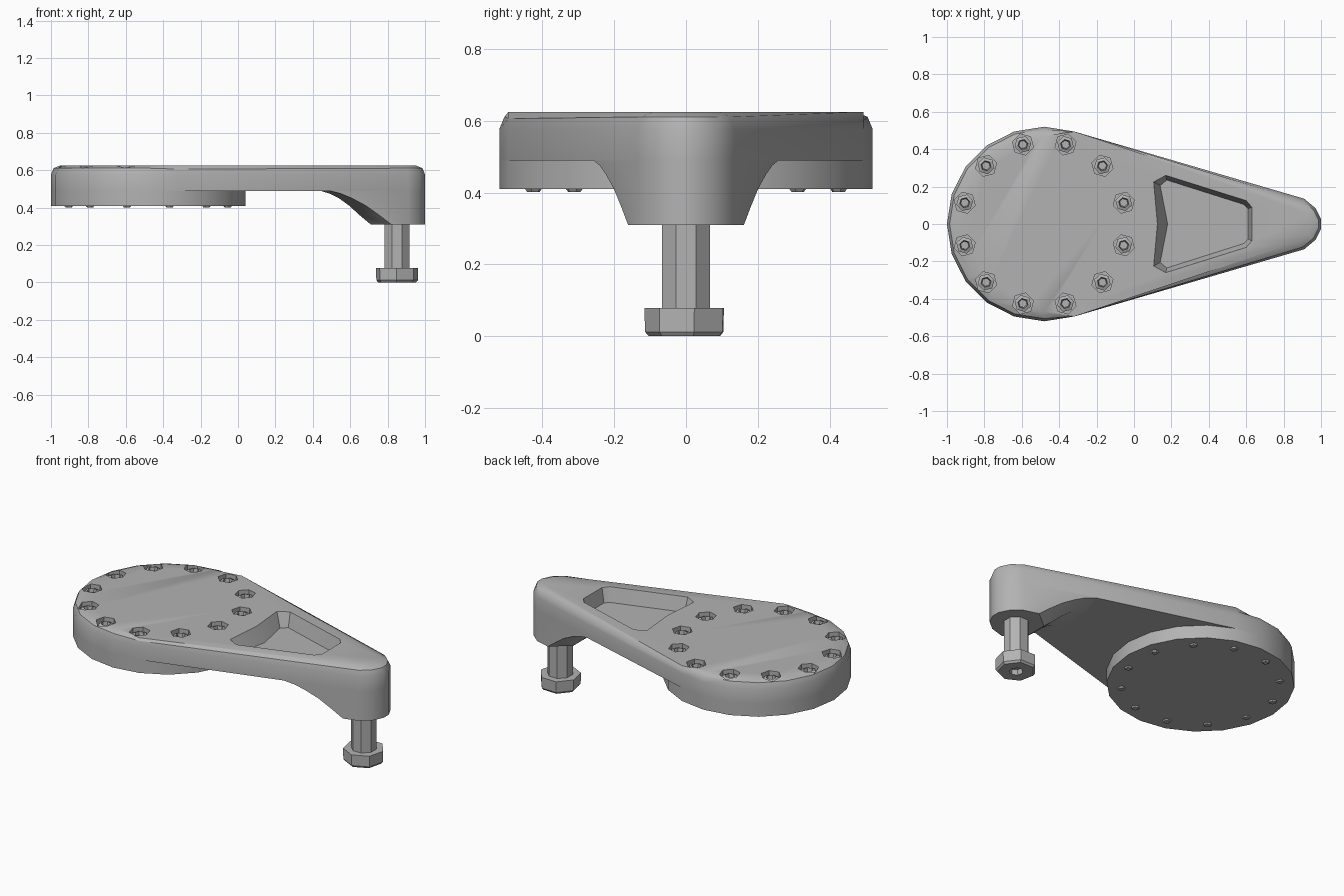
import bpy, bmesh, math
from mathutils import Vector

cube = bpy.data.objects.get("Cube")
if cube:
    bpy.data.objects.remove(cube, do_unlink=True)

grey = bpy.data.materials.new("metal grey")
grey.use_nodes = True
grey.diffuse_color = (0.45, 0.45, 0.45, 1)
grey.node_tree.nodes["Principled BSDF"].inputs["Base Color"].default_value = (0.45, 0.45, 0.45, 1)

HUB_X, HUB_R, SIDES = -0.48, 0.52, 20
TOP, UNDER, HUB_BOTTOM, FOOT = 0.625, 0.49, 0.41, 0.31
PIN_X = 0.85
TIP = [(0.91, 0.135), (0.97, 0.085), (1.0, 0.025)]


def circle(x, y, z, r, n, turn=0.0):
    return [Vector((x + r * math.cos(turn + math.tau * i / n),
                    y + r * math.sin(turn + math.tau * i / n), z)) for i in range(n)]


def at_height(points, z):
    return [Vector((x, y, z)) for x, y in points]


def loft(bm, rings):
    """Skin a stack of equal-length rings and cap both ends."""
    loops = [[bm.verts.new(p) for p in ring] for ring in rings]
    n = len(loops[0])
    for a, b in zip(loops, loops[1:]):
        for i in range(n):
            j = (i + 1) % n
            bm.faces.new((a[i], a[j], b[j], b[i]))
    bm.faces.new(loops[0][::-1])
    bm.faces.new(loops[-1])


def finish(name, bm):
    bmesh.ops.recalc_face_normals(bm, faces=bm.faces)
    mesh = bpy.data.meshes.new(name)
    bm.to_mesh(mesh)
    bm.free()
    mesh.materials.append(grey)
    obj = bpy.data.objects.new(name, mesh)
    bpy.context.collection.objects.link(obj)
    return obj


def activate(obj):
    bpy.ops.object.select_all(action='DESELECT')
    obj.select_set(True)
    bpy.context.view_layer.objects.active = obj


def smooth(obj, degrees=32):
    activate(obj)
    bpy.ops.object.shade_smooth_by_angle(angle=math.radians(degrees))


def cut(obj, cutter):
    activate(obj)
    mod = obj.modifiers.new("cut", 'BOOLEAN')
    mod.operation, mod.solver, mod.object = 'DIFFERENCE', 'EXACT', cutter
    bpy.ops.object.modifier_apply(modifier=mod.name)
    bpy.data.objects.remove(cutter, do_unlink=True)


# Teardrop arm plate: hub arc joined to the narrow tip, softened top rim
tangent = math.radians(72)
arc_steps = 12
outline = []
for i in range(arc_steps + 1):
    a = tangent + (math.tau - 2 * tangent) * i / arc_steps
    outline.append((HUB_X + HUB_R * math.cos(a), HUB_R * math.sin(a)))
outline += [(x, -y) for x, y in TIP] + TIP[::-1]
bm = bmesh.new()
loft(bm, [at_height(outline, UNDER), at_height(outline, TOP)])
rim = [e for e in bm.edges if all(v.co.z > TOP - 0.001 for v in e.verts)]
bmesh.ops.bevel(bm, geom=rim, offset=0.048, segments=2, profile=0.5, affect='EDGES')
arm = finish("arm_plate", bm)

# Tapered recess in the arm, with a bowed wall on the hub side
upper_half = [(0.105, 0.225), (0.17, 0.26), (0.60, 0.125), (0.63, 0.09)]
floor_half = [(0.14, 0.205), (0.175, 0.235), (0.585, 0.105), (0.61, 0.08)]


def recess(half, middle, z):
    return at_height([(middle, 0)] + half + [(x, -y) for x, y in half[::-1]], z)


bm = bmesh.new()
loft(bm, [recess(floor_half, 0.18, 0.54), recess(upper_half, 0.125, TOP),
          recess(upper_half, 0.125, TOP + 0.1)])
cut(arm, finish("recess_cutter", bm))

# Ring of bolt holes
bolts = []
for k in range(12):
    a = math.radians(15 + 30 * k)
    bolts.append((HUB_X + 0.44 * math.cos(a), 0.44 * math.sin(a), a))
bm = bmesh.new()
for x, y, a in bolts:
    loft(bm, [circle(x, y, z, 0.058, 6, a) for z in (0.56, TOP + 0.1)])
cut(arm, finish("hole_cutter", bm))
smooth(arm)

# Round hub below the arm
bm = bmesh.new()
loft(bm, [circle(HUB_X, 0, z, HUB_R, SIDES) for z in (HUB_BOTTOM, UNDER)])
smooth(finish("hub", bm))


# Foot under the tip, flaring up into the arm
def side_y(x):
    x0, y0 = outline[0]
    return y0 + (x - x0) * (TIP[0][1] - y0) / (TIP[0][0] - x0)


def foot_ring(z, inner, join):
    y = side_y(join)
    half = [(inner, 0.45 * y), (join, y)] + TIP
    return at_height(half + [(px, -py) for px, py in half[::-1]], z)


bm = bmesh.new()
loft(bm, [foot_ring(FOOT, 0.71, 0.82), foot_ring(0.36, 0.65, 0.755),
          foot_ring(0.41, 0.595, 0.685), foot_ring(0.45, 0.54, 0.61),
          foot_ring(0.475, 0.49, 0.55), foot_ring(UNDER, 0.44, 0.49)])
smooth(finish("arm_foot", bm))

# Socket bolts: sunken heads on top, small ends below the hub
for k, (x, y, a) in enumerate(bolts):
    bm = bmesh.new()
    loft(bm, [circle(x, y, z, r, 6, a + 0.5) for z, r in
              ((0.555, 0.046), (0.605, 0.046), (0.612, 0.028), (0.58, 0.022))])
    loft(bm, [circle(x, y, z, r, 6, a) for z, r in ((HUB_BOTTOM, 0.024), (0.402, 0.018))])
    finish(f"rim_bolt_{k + 1}", bm)

# Pin with a hexagonal head and a socket in its underside
bm = bmesh.new()
loft(bm, [circle(PIN_X, 0, z, 0.072, 8, math.pi / 8) for z in (0.06, FOOT + 0.02)])
smooth(finish("pin_shaft", bm), 20)
bm = bmesh.new()
loft(bm, [circle(PIN_X, 0, z, r, 7, 0.2) for z, r in
          ((0.03, 0.034), (0.0, 0.04), (0.0, 0.104), (0.012, 0.114), (0.078, 0.116))])
finish("pin_head", bm)
